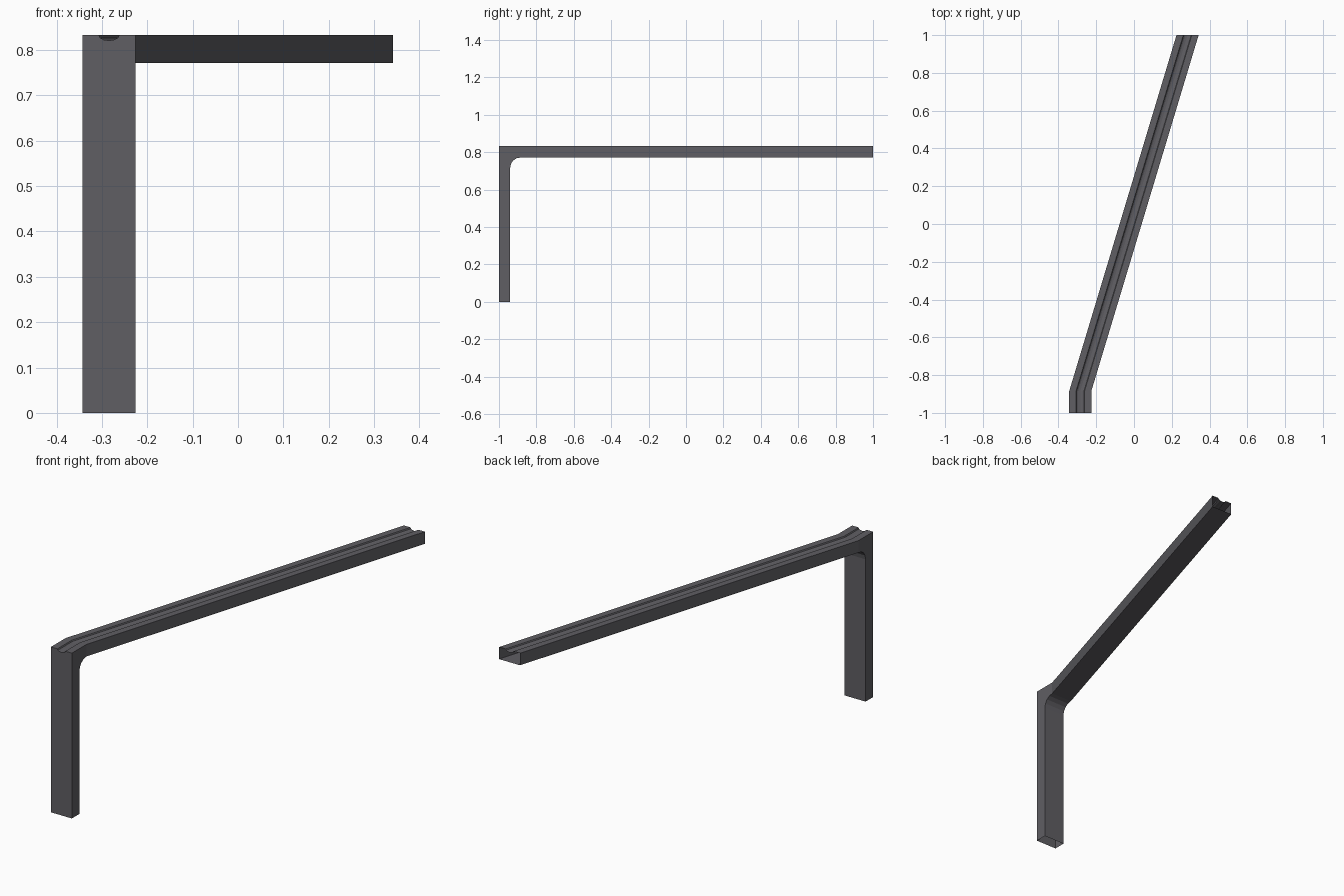
import bpy, bmesh, math

if "Cube" in bpy.data.objects:
    bpy.data.objects.remove(bpy.data.objects["Cube"])

W = 0.0585            # half width
XC = -0.2845          # centre of the post
SHIFT = 0.568         # sideways drift of the slanted beam
TOP, UNDER = 0.833, 0.772
FRONT, BACK, BEND, END = -1.0, -0.94, -0.885, 1.0
R = BEND - BACK       # inner corner radius

mat = bpy.data.materials.new("dark grey")
mat.diffuse_color = (0.115, 0.112, 0.125, 1)
mat.use_nodes = True
mat.node_tree.nodes["Principled BSDF"].inputs["Base Color"].default_value = mat.diffuse_color

bm = bmesh.new()


def point(x, y, z):
    """x is measured from the centre line, which turns at the bend."""
    drift = SHIFT * max(0, (y - BEND) / (END - BEND))
    return bm.verts.new((XC + x + drift, y, z))


def strip(a, b):
    for i in range(len(a) - 1):
        bm.faces.new((a[i], a[i + 1], b[i + 1], b[i]))


# top cross-section with a shallow rounded groove
groove = [(-0.0225 * math.cos(math.pi * i / 6), -0.012 * math.sin(math.pi * i / 6))
          for i in range(7)]
section = [(-W, 0)] + groove + [(W, 0)]
rows = [[point(x, y, TOP + dz) for x, dz in section] for y in (FRONT, BEND, END)]
for a, b in zip(rows, rows[1:]):
    strip(a, b)

# back of the post, filleted corner and underside of the beam
path = [(BACK, 0)]
for i in range(5):
    t = math.pi / 2 * i / 4
    path.append((BEND - R * math.cos(t), UNDER - R + R * math.sin(t)))
path.append((END, UNDER))
left = [point(-W, y, z) for y, z in path]
right = [point(W, y, z) for y, z in path]
strip(left, right)

# front of the post, notched by the groove
fl, fr = point(-W, FRONT, 0), point(W, FRONT, 0)
bm.faces.new([fl, fr] + rows[0][::-1])

# both side walls: post with corner, then slanted beam (ends stay open)
for edge, foot, k in ((left, fl, 0), (right, fr, -1)):
    bm.faces.new([foot] + edge[:-1] + [rows[1][k], rows[0][k]])
    bm.faces.new([edge[-2], edge[-1], rows[2][k], rows[1][k]])

bmesh.ops.recalc_face_normals(bm, faces=bm.faces)
# the shell is open, so make sure the front wall faces outward
bm.normal_update()
front = max(bm.faces, key=lambda f: abs(f.normal.y) if f.calc_center_median().y < -0.99 else -1)
if front.normal.y > 0:
    bmesh.ops.reverse_faces(bm, faces=bm.faces)

mesh = bpy.data.meshes.new("post_and_beam")
bm.to_mesh(mesh)
bm.free()
mesh.materials.append(mat)
obj = bpy.data.objects.new("post_and_beam", mesh)
bpy.context.collection.objects.link(obj)
